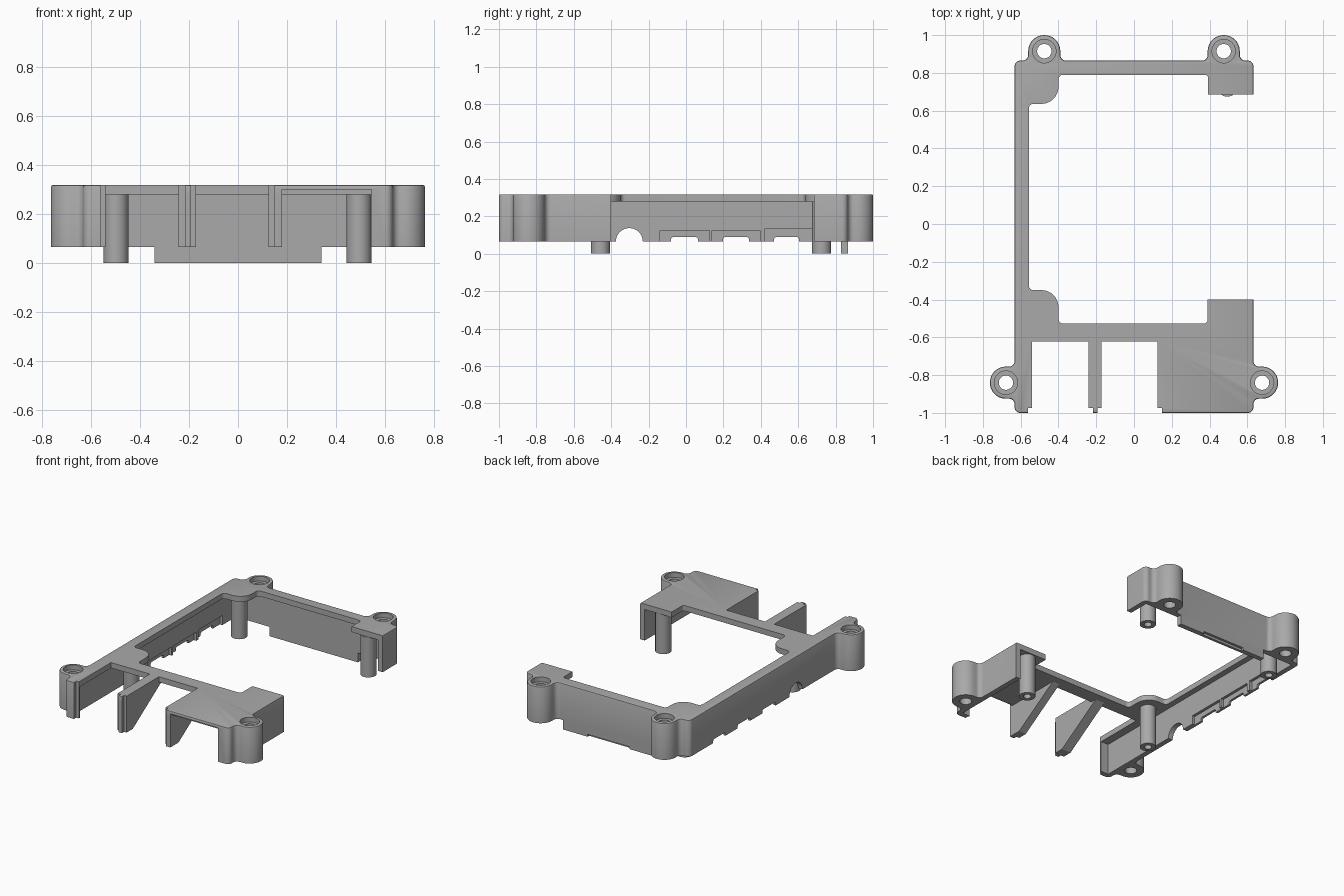
import bpy, bmesh, math
from mathutils import Vector

if "Cube" in bpy.data.objects:
    bpy.data.objects.remove(bpy.data.objects["Cube"])

grey = bpy.data.materials.new("grey plastic")
grey.diffuse_color = (0.40, 0.40, 0.40, 1)
grey.use_nodes = True
grey.node_tree.nodes["Principled BSDF"].inputs["Base Color"].default_value = grey.diffuse_color


def rounded(corners, seg=10):
    """Turn (x, y, radius) corners into an outline with arcs."""
    out = []
    n = len(corners)
    for i, (x, y, r) in enumerate(corners):
        p = Vector((x, y))
        if r == 0:
            out.append(p)
            continue
        a = (Vector(corners[i - 1][:2]) - p).normalized()
        b = (Vector(corners[(i + 1) % n][:2]) - p).normalized()
        c = p + (a + b) * r            # all corners are right angles
        for k in range(seg + 1):
            t = k / seg * math.pi / 2
            out.append(c - b * r * math.cos(t) - a * r * math.sin(t))
    return out


def circle(x, y, r, n=40):
    return [(x + r * math.cos(2 * math.pi * k / n), y + r * math.sin(2 * math.pi * k / n)) for k in range(n)]


def rect(x0, x1, y0, y1):
    return [(x0, y0), (x1, y0), (x1, y1), (x0, y1)]


def prism(name, pts, lo, hi, axis='z', bevel=0):
    """Extrude an outline along z (x, y points) or along x (y, z points)."""
    bm = bmesh.new()

    def ring(h):
        return [bm.verts.new((p[0], p[1], h) if axis == 'z' else (h, p[0], p[1])) for p in pts]
    a, b = ring(lo), ring(hi)
    bm.faces.new(a)
    top = bm.faces.new(b)
    for i in range(len(pts)):
        j = (i + 1) % len(pts)
        bm.faces.new((a[i], a[j], b[j], b[i]))
    bmesh.ops.recalc_face_normals(bm, faces=bm.faces)
    if bevel:
        bmesh.ops.bevel(bm, geom=list(top.edges), offset=bevel, segments=2, profile=0.5, affect='EDGES')
    me = bpy.data.meshes.new(name)
    bm.to_mesh(me)
    bm.free()
    me.materials.append(grey)
    ob = bpy.data.objects.new(name, me)
    bpy.context.collection.objects.link(ob)
    return ob


def cut(target, cutter):
    m = target.modifiers.new("cut", 'BOOLEAN')
    m.operation = 'DIFFERENCE'
    m.solver = 'EXACT'
    m.object = cutter
    bpy.context.view_layer.objects.active = target
    bpy.ops.object.modifier_apply(modifier=m.name)
    bpy.data.objects.remove(cutter)


def cut_z(target, pts, lo=-1, hi=1):
    cut(target, prism("cutter", pts, lo, hi))


def cut_x(target, pts, lo, hi):
    cut(target, prism("cutter", pts, lo, hi, 'x'))


# Outer shell with four screw ears
W, B, Z0, Z1, PL = 0.632, 0.865, 0.065, 0.318, 0.28
half = [(W, -1, .03), (W, -.925, .03), (.763, -.925, .0845), (.763, -.755, .0845), (W, -.755, .03),
        (W, B, .03), (.56, B, .03), (.56, 1, .0845), (.39, 1, .0845), (.39, B, .03)]
outline = half + [(-x, y, r) for x, y, r in reversed(half)]
frame = prism("frame", rounded(outline), Z0, Z1, bevel=0.008)

# Hollow under the top plate
cut_z(frame, rect(-.597, .597, -.965, .83), hi=PL)

# Large opening in the plate, breaking through the right wall
cut_z(frame, rounded([(-.557, -.35, .025), (-.40, -.35, .09), (-.40, -.527, .025), (.39, -.527, .02),
                      (.39, -.40, 0), (1, -.40, 0), (1, .685, 0), (.393, .685, 0), (.393, .79, .02),
                      (-.40, .79, .025), (-.40, .636, .09), (-.557, .636, .025)]))

# Front openings, bays between the fins and the thin front tongues
for x0, x1 in ((-.54, -.242), (-.172, .125)):
    cut_z(frame, rect(x0, x1, -1.1, -.622))
cut_z(frame, rect(-.3, .54, -1.1, -.9), hi=PL - .0005)
for x0, x1 in ((-.56, -.217), (-.192, .147)):
    cut_z(frame, rect(x0, x1, -1.1, -.975))
cut_z(frame, rect(.18, .545, -1.1, -.975), hi=.299)

# Screw holes with wide seats
for s in (-1, 1):
    for x, y in ((.475, .915), (.678, -.84)):
        cut_z(frame, circle(s * x, y, .038))
        cut_z(frame, circle(s * x, y, .062), lo=.285)

# Ports in the left wall: round notch, then pockets with narrower notches
cut_x(frame, circle(-.303, Z0, .072), -.7, -.57)
for y0, y1, n0, n1, h in ((-.14, .125, -.08, .065, .125), (.14, .395, .197, .337, .125),
                          (.42, .68, .47, .605, .131)):
    cut_x(frame, rect(y0, y1, 0, h), -.616, -.57)
    cut_x(frame, rounded([(n0, 0, 0), (n1, 0, 0), (n1, .09, .015), (n0, .09, .015)]), -.7, -.57)

# Tapered fins with front lips
for name, x0, x1, l0, l1 in (("middle_fin", -.242, -.172, -.217, -.192), ("right_fin", .125, .18, .147, .18)):
    prism(name, [(-.975, PL), (-.975, Z0), (-.91, Z0), (-.58, PL)], x0, x1, 'x')
    prism(name + "_lip", rect(l0, l1, -1, -.975), Z0, PL)

# Standoff posts with blind screw holes
for x in (-.498, .494):
    for y in (-.457, .725):
        post = prism("post", circle(x, y, .051), 0, PL)
        cut_z(post, circle(x, y, .024), hi=.2)

# Tab below the back wall, with a shallow outside recess
tab = prism("back_tab", rect(-.34, .34, .83, B), 0, Z0)
cut_z(tab, rect(-.17, .15, .848, .95), hi=.016)

for ob in bpy.data.objects:
    ob.select_set(True)
    bpy.context.view_layer.objects.active = ob
bpy.ops.object.shade_smooth_by_angle(angle=math.radians(30))
